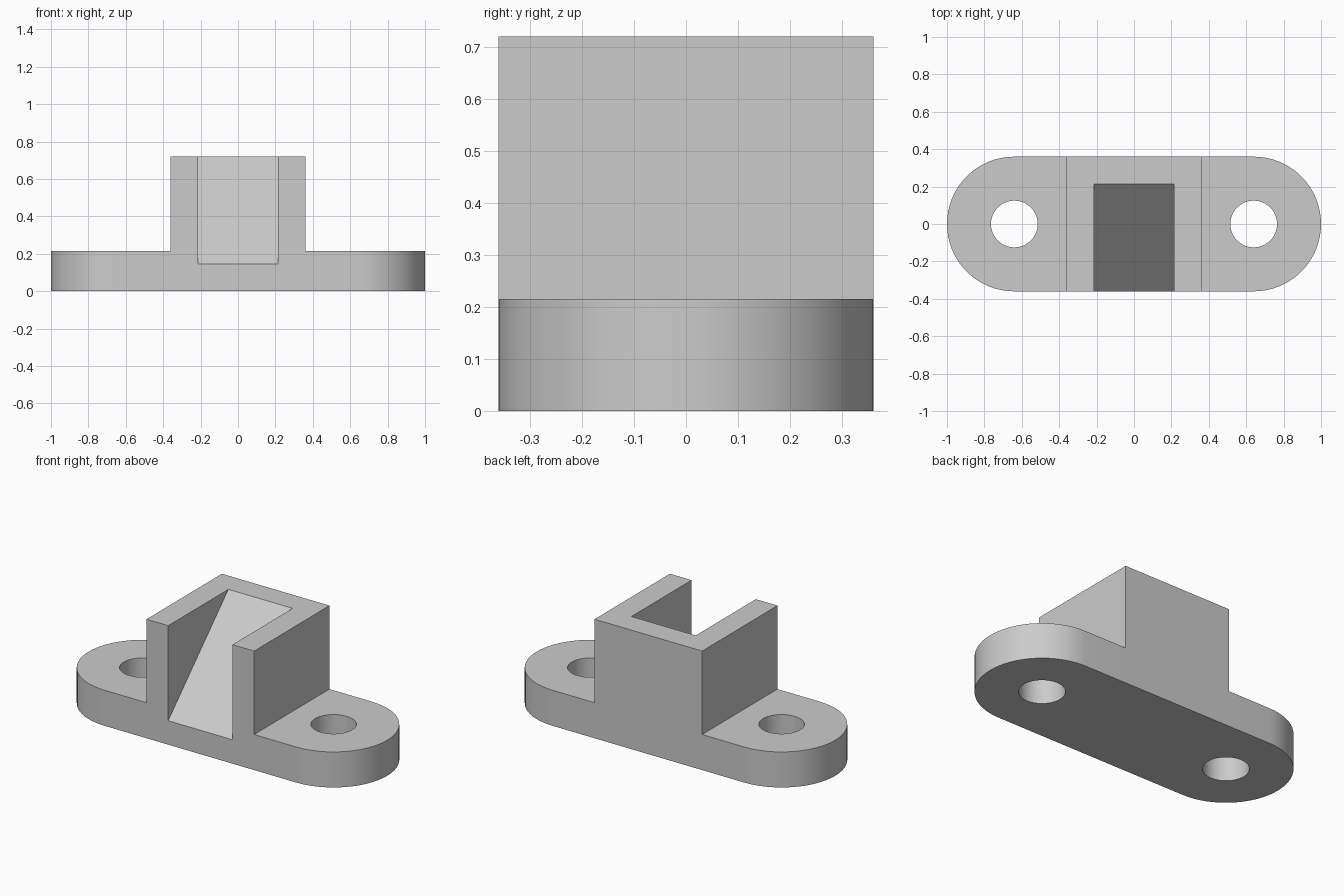
import bpy, bmesh, math
from mathutils import Vector

cube = bpy.data.objects.get("Cube")
if cube:
    bpy.data.objects.remove(cube, do_unlink=True)

HALF_DEPTH = 0.36
HOLE_X = 0.64
PLATE_TOP = 0.215
HEIGHT = 0.72

grey = bpy.data.materials.new("plain grey")
grey.use_nodes = True
colour = (0.6, 0.6, 0.6, 1)
grey.diffuse_color = colour
grey.node_tree.nodes["Principled BSDF"].inputs["Base Color"].default_value = colour


def prism(name, profile, direction):
    """Solid made by extruding a closed profile along a direction."""
    bm = bmesh.new()
    face = bm.faces.new([bm.verts.new(p) for p in profile])
    grown = bmesh.ops.extrude_face_region(bm, geom=[face])["geom"]
    verts = [g for g in grown if isinstance(g, bmesh.types.BMVert)]
    bmesh.ops.translate(bm, verts=verts, vec=Vector(direction))
    bmesh.ops.recalc_face_normals(bm, faces=bm.faces)
    mesh = bpy.data.meshes.new(name)
    bm.to_mesh(mesh)
    bm.free()
    mesh.materials.append(grey)
    obj = bpy.data.objects.new(name, mesh)
    bpy.context.collection.objects.link(obj)
    return obj


def arc(cx, radius, start, sweep, steps, z):
    """Points along a level arc centred on the x axis."""
    angles = [start + sweep * i / steps for i in range(steps + 1)]
    return [(cx + radius * math.cos(a), radius * math.sin(a), z) for a in angles]


def combine(target, other, operation):
    """Apply a boolean and discard the helper solid."""
    other.hide_render = True
    mod = target.modifiers.new(operation.title(), "BOOLEAN")
    mod.operation = operation
    mod.solver = "EXACT"
    mod.object = other
    bpy.context.view_layer.objects.active = target
    bpy.ops.object.modifier_apply(modifier=mod.name)
    bpy.data.objects.remove(other, do_unlink=True)


# Round-ended mounting plate
outline = (arc(HOLE_X, HALF_DEPTH, -math.pi / 2, math.pi, 32, 0)
           + arc(-HOLE_X, HALF_DEPTH, math.pi / 2, math.pi, 32, 0))
bracket = prism("mounting_bracket", outline, (0, 0, PLATE_TOP))

# Square housing rising from the plate
w = HALF_DEPTH
square = [(-w, -w, 0), (w, -w, 0), (w, w, 0), (-w, w, 0)]
combine(bracket, prism("housing", square, (0, 0, HEIGHT)), "UNION")

# Sloped channel, open at the front and top
channel = [(-0.215, -0.46, 0.045), (-0.215, 0.315, 0.82), (-0.215, -0.46, 0.82)]
combine(bracket, prism("channel_cutter", channel, (0.43, 0, 0)), "DIFFERENCE")

# Bolt holes at both ends
for side in (-1, 1):
    ring = arc(side * HOLE_X, 0.125, 0, math.tau, 48, -0.1)[:-1]
    combine(bracket, prism("hole_cutter", ring, (0, 0, 0.5)), "DIFFERENCE")

# Smooth curved walls, sharp edges elsewhere
bpy.ops.object.select_all(action="DESELECT")
bracket.select_set(True)
bpy.context.view_layer.objects.active = bracket
bpy.ops.object.shade_smooth_by_angle(angle=math.radians(30))
